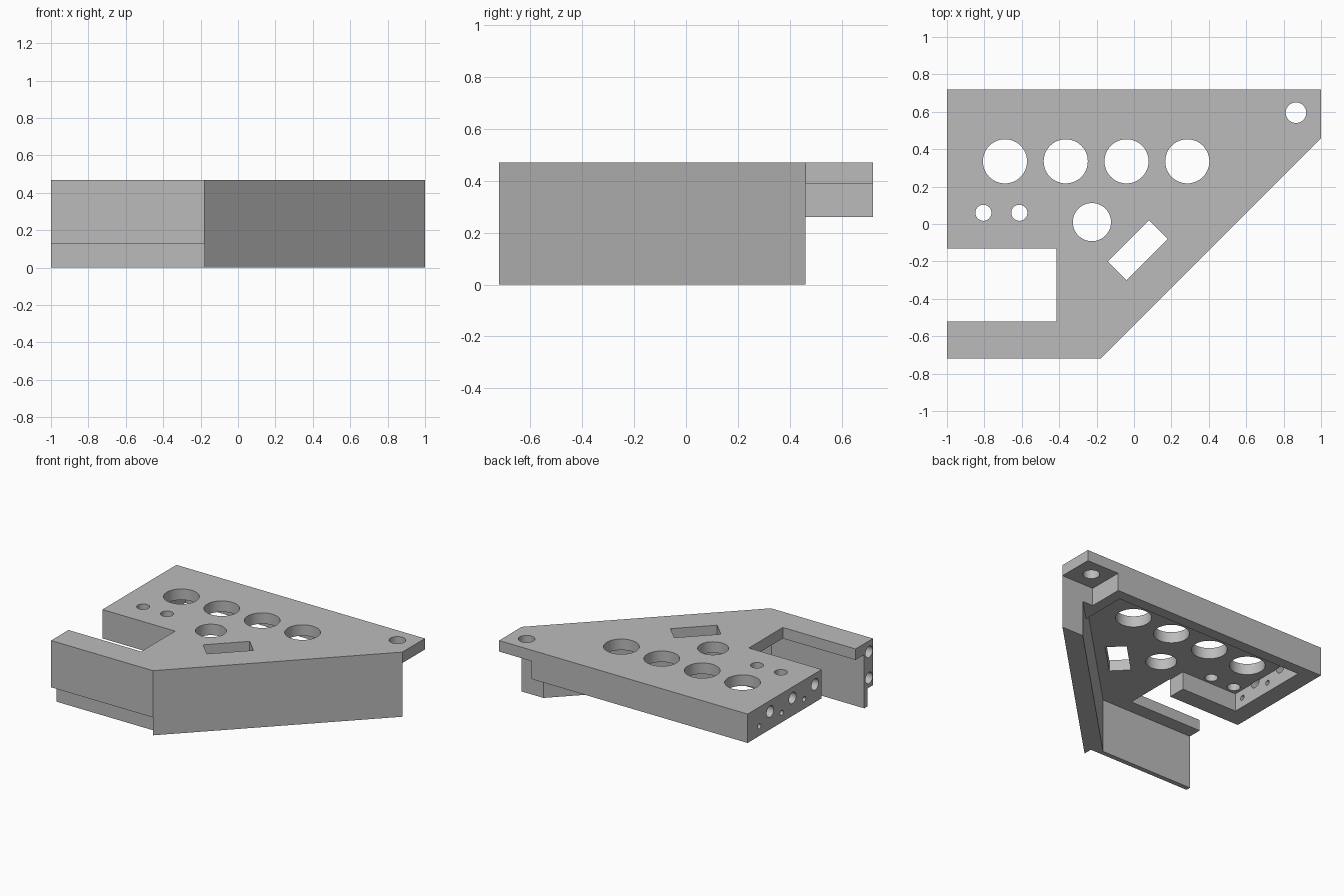
import bpy, bmesh, math
from mathutils import Matrix, Vector

old = bpy.data.objects.get("Cube")
if old:
    bpy.data.objects.remove(old, do_unlink=True)

TOP, PLATE, RIM, STEP = 0.47, 0.39, 0.26, 0.13   # key heights
LOW, HIGH = -0.2, 0.7                            # cutter overshoot

grey = bpy.data.materials.new("plain grey")
grey.use_nodes = True
grey.diffuse_color = (0.5, 0.5, 0.5, 1)
grey.node_tree.nodes["Principled BSDF"].inputs["Base Color"].default_value = (0.5, 0.5, 0.5, 1)


def add_prism(bm, outline, z0, z1):
    face = bm.faces.new([bm.verts.new((x, y, z0)) for x, y in outline])
    up = bmesh.ops.extrude_face_region(bm, geom=[face])["geom"]
    verts = [v for v in up if isinstance(v, bmesh.types.BMVert)]
    bmesh.ops.translate(bm, verts=verts, vec=(0, 0, z1 - z0))


def add_hole(bm, centre, radius, depth, axis="Z"):
    turn = Matrix.Rotation(math.pi / 2, 4, "Y") if axis == "X" else Matrix()
    bmesh.ops.create_cone(bm, cap_ends=True, segments=48, radius1=radius, radius2=radius,
                          depth=depth, matrix=Matrix.Translation(centre) @ turn)


def make_object(name, bm):
    bmesh.ops.recalc_face_normals(bm, faces=bm.faces)
    mesh = bpy.data.meshes.new(name)
    bm.to_mesh(mesh)
    bm.free()
    obj = bpy.data.objects.new(name, mesh)
    bpy.context.collection.objects.link(obj)
    mesh.materials.append(grey)
    return obj


def prism(name, outline, z0, z1):
    bm = bmesh.new()
    add_prism(bm, outline, z0, z1)
    return make_object(name, bm)


def box(x0, x1, y0, y1):
    return [(x0, y0), (x1, y0), (x1, y1), (x0, y1)]


# Solid block with one slanted side
body = prism("control_housing",
             [(-1, -0.72), (-0.18, -0.72), (1, 0.46), (1, 0.72), (-1, 0.72)], 0, TOP)

cutters = [
    # Open notch in the side
    prism("notch_cutter", box(-1.2, -0.415, -0.52, -0.13), LOW, HIGH),
    # Shorten the back and side walls, leaving the tall slanted and front walls
    prism("rim_cutter", [(-1.2, -0.62), (-0.255, -0.62), (0.825, 0.46),
                         (1.2, 0.46), (1.2, 1), (-1.2, 1)], LOW, RIM),
    # Hollow under the top plate
    prism("cavity_cutter", [(-0.87, 0), (-0.42, 0), (-0.42, -0.2), (-1.2, -0.2),
                            (-1.2, -0.62), (-0.255, -0.62), (0.66, 0.295),
                            (0.66, 0.64), (-0.87, 0.64)], LOW, PLATE),
    # Thin mounting ear at the corner
    prism("ear_cutter", box(0.74, 1.2, 0.46, 1), LOW, PLATE),
    # Thin lower lip of the front wall
    prism("lip_cutter", box(-1.2, -0.18, -1, -0.655), LOW, STEP),
]

# Round holes and slanted slot
bm = bmesh.new()
for i in range(4):
    add_hole(bm, (-0.69 + 0.325 * i, 0.335, 0.5), 0.118, 0.4)
for x, y, r in [(-0.225, 0.01, 0.102), (-0.805, 0.06, 0.043),
                (-0.613, 0.06, 0.043), (0.866, 0.595, 0.055)]:
    add_hole(bm, (x, y, 0.5), r, 0.4)
for i in range(3):
    add_hole(bm, (-1, -0.055 + 0.258 * i, PLATE), 0.041, 0.27, "X")
    add_hole(bm, (-1, 0.07 + 0.258 * i, 0.33), 0.018, 0.27, "X")
for z in (PLATE, 0.2):
    add_hole(bm, (-1, -0.675, z), 0.041, 0.27, "X")
spin = Matrix.Rotation(math.pi / 4, 2)
slot = [spin @ Vector(p) + Vector((0.02, -0.14)) for p in box(-0.156, 0.156, -0.071, 0.071)]
add_prism(bm, slot, 0.3, HIGH)
cutters.append(make_object("hole_cutter", bm))

for cutter in cutters:
    cutter.hide_render = True
    mod = body.modifiers.new(cutter.name, "BOOLEAN")
    mod.operation = "DIFFERENCE"
    mod.solver = "EXACT"
    mod.object = cutter

# Bake the cuts and drop the cutters
graph = bpy.context.evaluated_depsgraph_get()
graph.update()
result = bpy.data.meshes.new_from_object(body.evaluated_get(graph))
body.modifiers.clear()
body.data = result
for cutter in cutters:
    bpy.data.objects.remove(cutter, do_unlink=True)

# Smooth hole walls, sharp edges
bpy.ops.object.select_all(action="DESELECT")
body.select_set(True)
bpy.context.view_layer.objects.active = body
bpy.ops.object.shade_smooth_by_angle(angle=math.radians(30))
